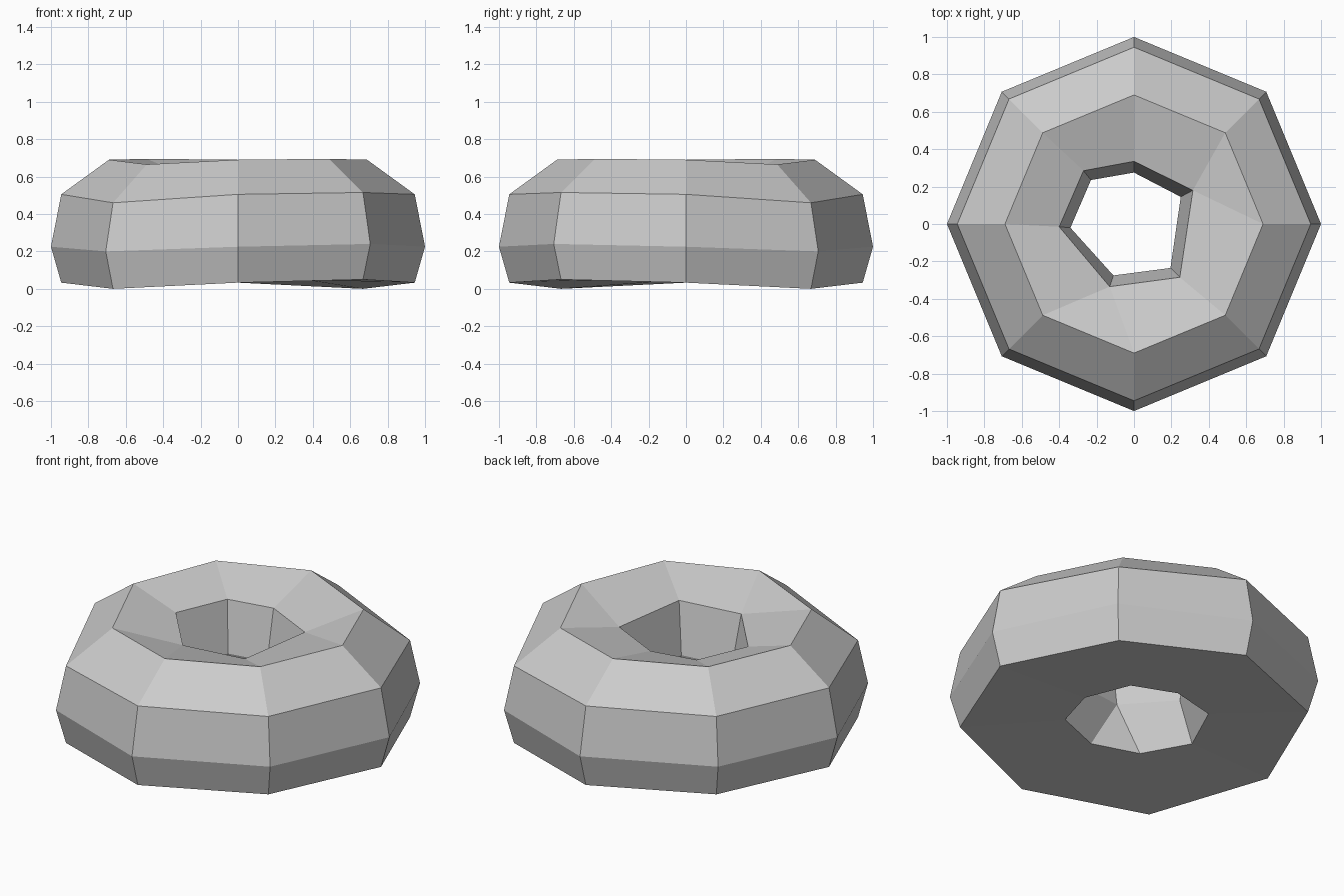
import bpy, bmesh
from math import radians, sin, cos

cube = bpy.data.objects.get("Cube")
if cube:
    bpy.data.objects.remove(cube, do_unlink=True)

grey = bpy.data.materials.new("plain grey")
grey.use_nodes = True
colour = (0.6, 0.6, 0.6, 1)
grey.diffuse_color = colour
grey.node_tree.nodes["Principled BSDF"].inputs["Base Color"].default_value = colour

bm = bmesh.new()


def octagon(radius, low, middle, high):
    """Eight-sided loop bent into a slight saddle."""
    ring = []
    for i in range(8):
        angle = radians(45 * i)
        height = middle if i % 2 == 0 else (low if i % 4 == 1 else high)
        ring.append(bm.verts.new((radius * cos(angle), radius * sin(angle), height)))
    return ring


def loop(points, height):
    return [bm.verts.new((x, y, height)) for x, y in points]


def bridge(lower, upper):
    """Join two loops, collapsing to triangles where a corner is shared."""
    count = len(lower)
    for i in range(count):
        j = (i + 1) % count
        corners = dict.fromkeys((lower[i], lower[j], upper[j], upper[i]))
        bm.faces.new(list(corners))


# Outer body: foot, belly, shoulder and crest loops
outer = [octagon(*spec) for spec in (
    (0.945, 0.0, 0.033, 0.05),
    (1.0, 0.2, 0.225, 0.24),
    (0.945, 0.46, 0.505, 0.515),
    (0.69, 0.665, 0.69, 0.695),
)]

# Hole: six-sided rim and throat, flaring to an eight-sided opening below
rim = loop([(0.315, 0.18), (0, 0.335), (-0.27, 0.285),
            (-0.4, -0.015), (-0.13, -0.335), (0.245, -0.285)], 0.6)
throat = loop([(0.25, 0.145), (0, 0.275), (-0.23, 0.235),
               (-0.34, -0.02), (-0.11, -0.275), (0.195, -0.235)], 0.305)
opening = loop([(0.355, 0.01), (0.25, 0.27), (0, 0.37), (-0.27, 0.305),
                (-0.41, 0), (-0.262, -0.262), (0.01, -0.35), (0.285, -0.24)], 0.05)

# Two corners of the six-sided loops each meet two corners of the octagons
share = (0, 0, 1, 2, 3, 4, 4, 5)
sections = outer + [[rim[i] for i in share], [throat[i] for i in share], opening]
for i, section in enumerate(sections):
    following = sections[(i + 1) % len(sections)]
    if section[0] is rim[0]:
        bridge(rim, throat)
    else:
        bridge(section, following)

bmesh.ops.recalc_face_normals(bm, faces=bm.faces)
mesh = bpy.data.meshes.new("faceted_ring")
bm.to_mesh(mesh)
bm.free()
mesh.materials.append(grey)
ring_object = bpy.data.objects.new("faceted_ring", mesh)
bpy.context.collection.objects.link(ring_object)
